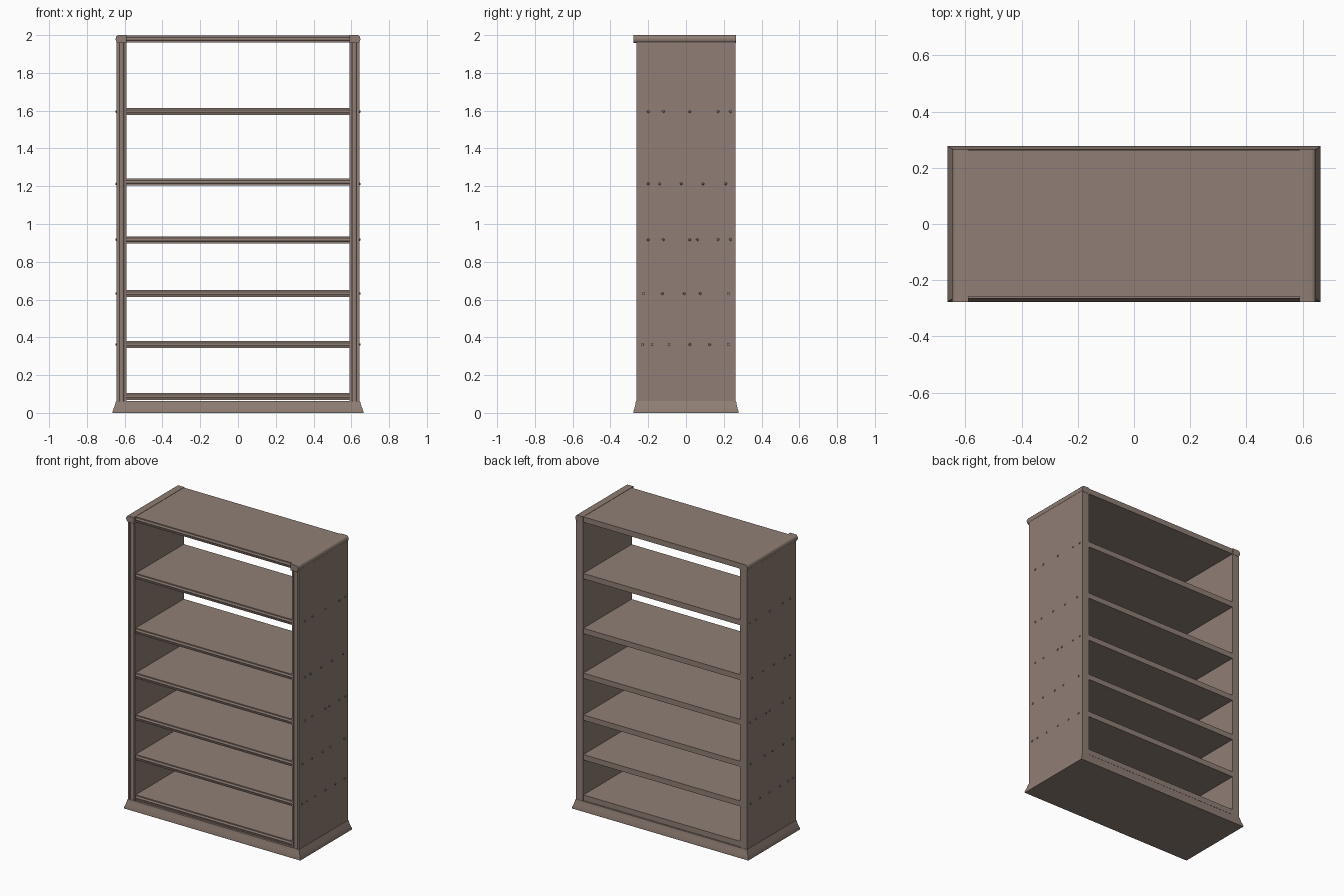
import bpy, bmesh, math
from mathutils import Matrix

if "Cube" in bpy.data.objects:
    bpy.data.objects.remove(bpy.data.objects["Cube"])

wood = bpy.data.materials.new("brown wood")
wood.diffuse_color = (0.28, 0.212, 0.178, 1)
wood.use_nodes = True
wood.node_tree.nodes["Principled BSDF"].inputs["Base Color"].default_value = wood.diffuse_color


def finish(name, bm):
    bmesh.ops.recalc_face_normals(bm, faces=bm.faces)
    me = bpy.data.meshes.new(name)
    bm.to_mesh(me)
    bm.free()
    me.materials.append(wood)
    ob = bpy.data.objects.new(name, me)
    bpy.context.collection.objects.link(ob)
    bpy.context.view_layer.objects.active = ob
    ob.select_set(True)
    bpy.ops.object.shade_smooth_by_angle(angle=math.radians(35))
    ob.select_set(False)
    return ob


def prism(name, pts, place, a, b):
    """Extrude a 2D profile from a to b; place maps (u, v, t) to x, y, z."""
    bm = bmesh.new()
    lo = [bm.verts.new(place(u, v, a)) for u, v in pts]
    hi = [bm.verts.new(place(u, v, b)) for u, v in pts]
    bm.faces.new(lo)
    bm.faces.new(hi)
    n = len(pts)
    for i in range(n):
        j = (i + 1) % n
        bm.faces.new((lo[i], lo[j], hi[j], hi[i]))
    return finish(name, bm)


def beads(width, depth, ridge):
    """Moulded edge: two flat lips with a rounded bead between; (across, depth)."""
    w = width
    pts = [(0, depth), (0.2 * w, depth), (0.2 * w, depth - ridge), (0.28 * w, depth - ridge)]
    for i in range(7):
        a = math.pi * i / 6
        pts.append((w * (0.5 - 0.22 * math.cos(a)), depth - ridge + ridge * 1.0 * math.sin(a)))
    pts += [(0.8 * w, depth - ridge), (0.8 * w, depth), (w, depth)]
    # drop repeated neighbours
    out = []
    for p in pts:
        if not out or math.dist(p, out[-1]) > 1e-5:
            out.append(p)
    return out


XO, XI = 0.643, 0.59      # outer and inner face of side panels
YB = 0.263                # half depth

# flared plinth
bm = bmesh.new()
rings = []
for hx, hy, z in ((0.664, 0.278, 0), (0.664, 0.278, 0.008), (0.654, 0.270, 0.035), (0.645, 0.265, 0.064)):
    rings.append([bm.verts.new((sx * hx, sy * hy, z)) for sx, sy in ((-1, -1), (1, -1), (1, 1), (-1, 1))])
bm.faces.new(rings[0])
bm.faces.new(rings[-1])
for r, s in zip(rings, rings[1:]):
    for i in range(4):
        j = (i + 1) % 4
        bm.faces.new((r[i], r[j], s[j], s[i]))
finish("plinth", bm)

# shelves with a moulded front edge
for k, top in enumerate((0.105, 0.38, 0.65, 0.935, 1.24, 1.613, 1.998)):
    h = 0.037
    prof = [(-d, top - h + u) for u, d in beads(h, 0.258, 0.007)]
    prof += [(YB - 0.002, top), (YB - 0.002, top - h)]
    prism(f"shelf_{k + 1}", prof, lambda u, v, t: (t, u, v), -XI - 0.004, XI + 0.004)

# nail positions along depth for each shelf height
nails = {
    1.595: (-0.20, -0.12, 0.02, 0.17, 0.235),
    1.213: (-0.20, -0.14, -0.025, 0.09, 0.21),
    0.917: (-0.20, -0.12, 0.02, 0.06, 0.17, 0.235),
    0.632: (-0.225, -0.125, -0.01, 0.075, 0.225),
    0.362: (-0.23, -0.18, -0.09, 0.02, 0.125, 0.225),
}

for s, side in ((-1, "left"), (1, "right")):
    # side panel with a reeded front edge
    prof = [(XI + u, -d) for u, d in beads(XO - XI, YB, 0.007)]
    prof += [(XO, YB), (XI, YB)]
    prism(f"{side}_panel", prof, lambda u, v, t: (s * u, v, t), 0.06, 1.965)

    # rounded cap moulding
    prof = [(XI, 1.957), (XO - 0.006, 1.957)]
    for i in range(7):
        a = -math.pi / 2 + math.pi * i / 6
        prof.append((XO - 0.01 + 0.015 * math.cos(a), 1.979 + 0.021 * math.sin(a)))
    prof.append((XI, 2.0))
    prism(f"{side}_cap", prof, lambda u, v, t: (s * u, t, v), -0.278, 0.265)

    # nail heads
    bm = bmesh.new()
    for z, ys in nails.items():
        for y in ys:
            m = Matrix.Translation((s * (XO + 0.001), y, z)) @ Matrix.Rotation(s * math.pi / 2, 4, 'Y')
            bmesh.ops.create_cone(bm, cap_ends=True, segments=8, radius1=0.008,
                                  radius2=0.005, depth=0.008, matrix=m)
    finish(f"{side}_nail_heads", bm)
